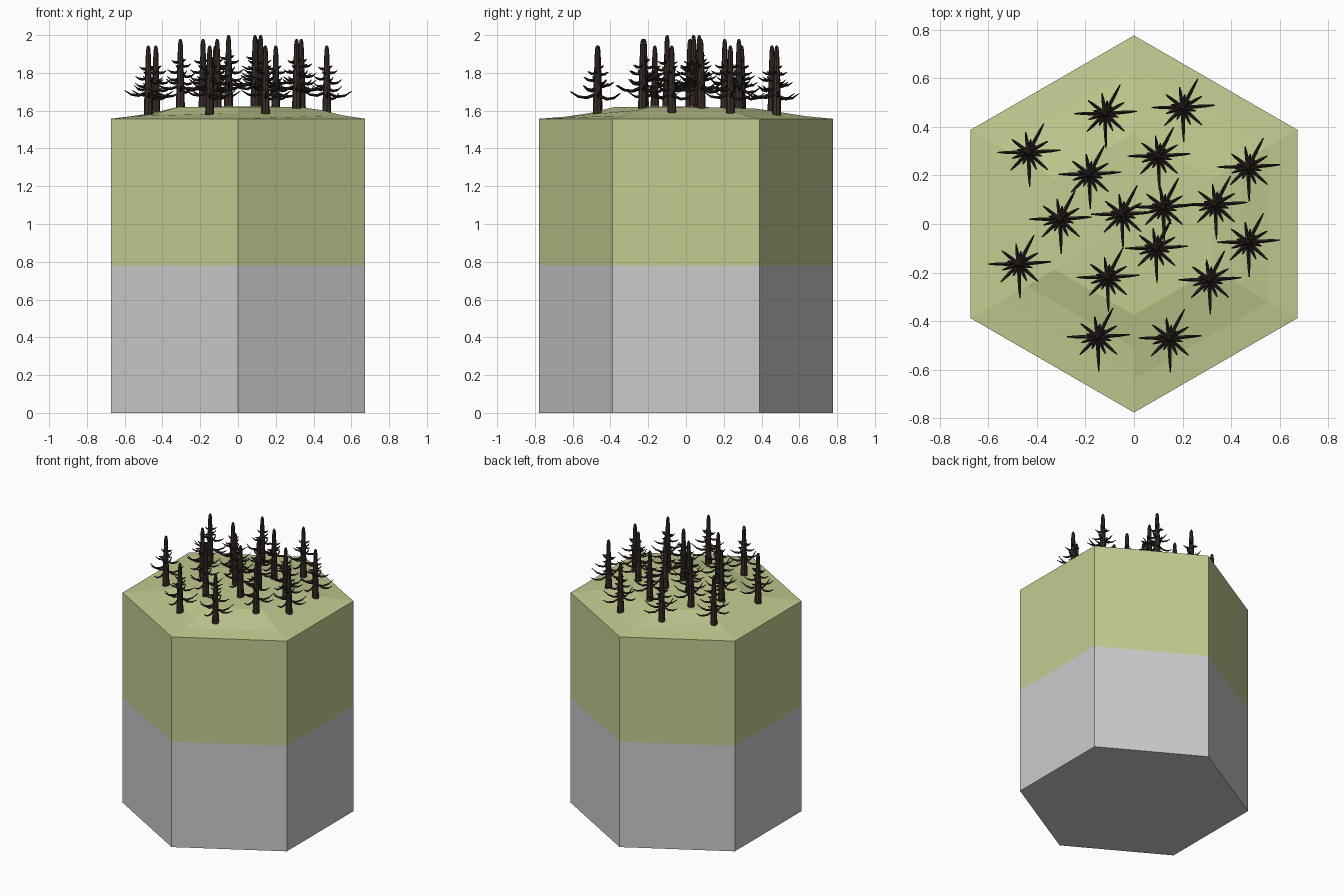
import bpy, bmesh
from math import radians, cos, sin, pi
from mathutils import Vector

if "Cube" in bpy.data.objects:
    bpy.data.objects.remove(bpy.data.objects["Cube"])


def material(name, rgb):
    m = bpy.data.materials.new(name)
    m.diffuse_color = (*rgb, 1)
    m.use_nodes = True
    m.node_tree.nodes["Principled BSDF"].inputs["Base Color"].default_value = m.diffuse_color
    return m


GREEN = material("grass", (0.55, 0.60, 0.28))
BROWN = material("bark", (0.045, 0.028, 0.022))
DARK = material("branch", (0.022, 0.016, 0.014))


def to_mesh(bm, name, mats):
    bmesh.ops.recalc_face_normals(bm, faces=bm.faces)
    me = bpy.data.meshes.new(name)
    bm.to_mesh(me)
    bm.free()
    for m in mats:
        me.materials.append(m)
    return me


def place(name, me, loc=(0, 0, 0)):
    ob = bpy.data.objects.new(name, me)
    ob.location = loc
    bpy.context.collection.objects.link(ob)
    return ob


def skin(bm, rings, mat=0):
    # bridge consecutive rings of vertices
    for a, b in zip(rings, rings[1:]):
        n = len(a)
        for i in range(n):
            j = (i + 1) % n
            bm.faces.new((a[i], a[j], b[j], b[i])).material_index = mat


def hex_ring(bm, r, z):
    # corners start at the front point and run counter-clockwise
    zs = z if isinstance(z, (list, tuple)) else [z] * 6
    return [bm.verts.new((r * cos(radians(60 * k - 90)),
                          r * sin(radians(60 * k - 90)), zs[k])) for k in range(6)]


R, MID, RIM = 0.777, 0.78, 1.557

# grey stone base
bm = bmesh.new()
rings = [hex_ring(bm, R, 0), hex_ring(bm, R, MID)]
skin(bm, rings)
bm.faces.new(rings[0])
place("stone_base", to_mesh(bm, "stone_base", []))

# grass block with a gently stepped mound on top
bm = bmesh.new()
rings = [hex_ring(bm, R, MID), hex_ring(bm, R, RIM),
         hex_ring(bm, 0.64, [1.568, 1.575, 1.572, 1.570, 1.572, 1.570]),
         hex_ring(bm, 0.51, [1.587, 1.603, 1.595, 1.590, 1.590, 1.582]),
         hex_ring(bm, 0.375, [1.620, 1.620, 1.616, 1.610, 1.615, 1.618])]
skin(bm, rings)
peak = bm.verts.new((0, 0, 1.622))
for i in range(6):
    bm.faces.new((rings[-1][i], rings[-1][(i + 1) % 6], peak))
place("grass_block", to_mesh(bm, "grass_block", [GREEN]))


def tube(bm, pts, radii, side, up, n, mat):
    # tapered tube through points, cross-section spanned by side and up
    rings = []
    for p, r in zip(pts, radii):
        rings.append([bm.verts.new(p + r * (cos(2 * pi * i / n) * side + sin(2 * pi * i / n) * up))
                      for i in range(n)])
    skin(bm, rings, mat)
    for cap in (rings[0], rings[-1]):
        bm.faces.new(cap).material_index = mat


# bare tree: tapered trunk plus drooping branches with raised tips
bm = bmesh.new()
X, Y, Z = Vector((1, 0, 0)), Vector((0, 1, 0)), Vector((0, 0, 1))
tube(bm, [Z * h for h in (-0.03, 0.1, 0.22, 0.34, 0.362, 0.37)],
     (0.025, 0.021, 0.017, 0.0125, 0.009, 0.004), X, Y, 8, 0)
# angle in degrees, reach, height on trunk
BRANCHES = [(4, .133, .112), (-88, .143, .108), (62, .135, .100), (180, .127, .118),
            (-135, .105, .145), (-42, .108, .140), (98, .085, .165), (142, .088, .160),
            (30, .092, .178), (-160, .072, .198), (-65, .078, .192), (80, .055, .222),
            (-15, .058, .230), (-115, .055, .225), (165, .048, .250), (45, .042, .258)]
for deg, reach, h in BRANCHES:
    a = radians(deg)
    d = Vector((cos(a), sin(a), 0))
    s = Vector((-sin(a), cos(a), 0))
    pts = [d * reach * t + Z * (h + reach * k)
           for t, k in ((0.04, 0.04), (0.4, -0.10), (0.72, -0.06), (1.0, 0.12))]
    tube(bm, pts, (0.0085, 0.0075, 0.006, 0.0022), s, Z, 4, 1)
tree = to_mesh(bm, "bare_tree", [BROWN, DARK])

# trees grouped by how high they stand on the mound
GROUPS = {
    1.63: [(-.05, .04), (.12, .07), (.09, -.10)],
    1.61: [(.10, .28), (-.185, .205), (-.305, .02), (.335, .08), (.31, -.23), (-.11, -.22)],
    1.575: [(-.12, .455), (.20, .48), (-.435, .295), (.47, .235), (.47, -.075),
            (-.475, -.165), (-.15, -.465), (.145, -.47)]}
for z, spots in GROUPS.items():
    for x, y in spots:
        place("bare_tree", tree, (x, y, z))
